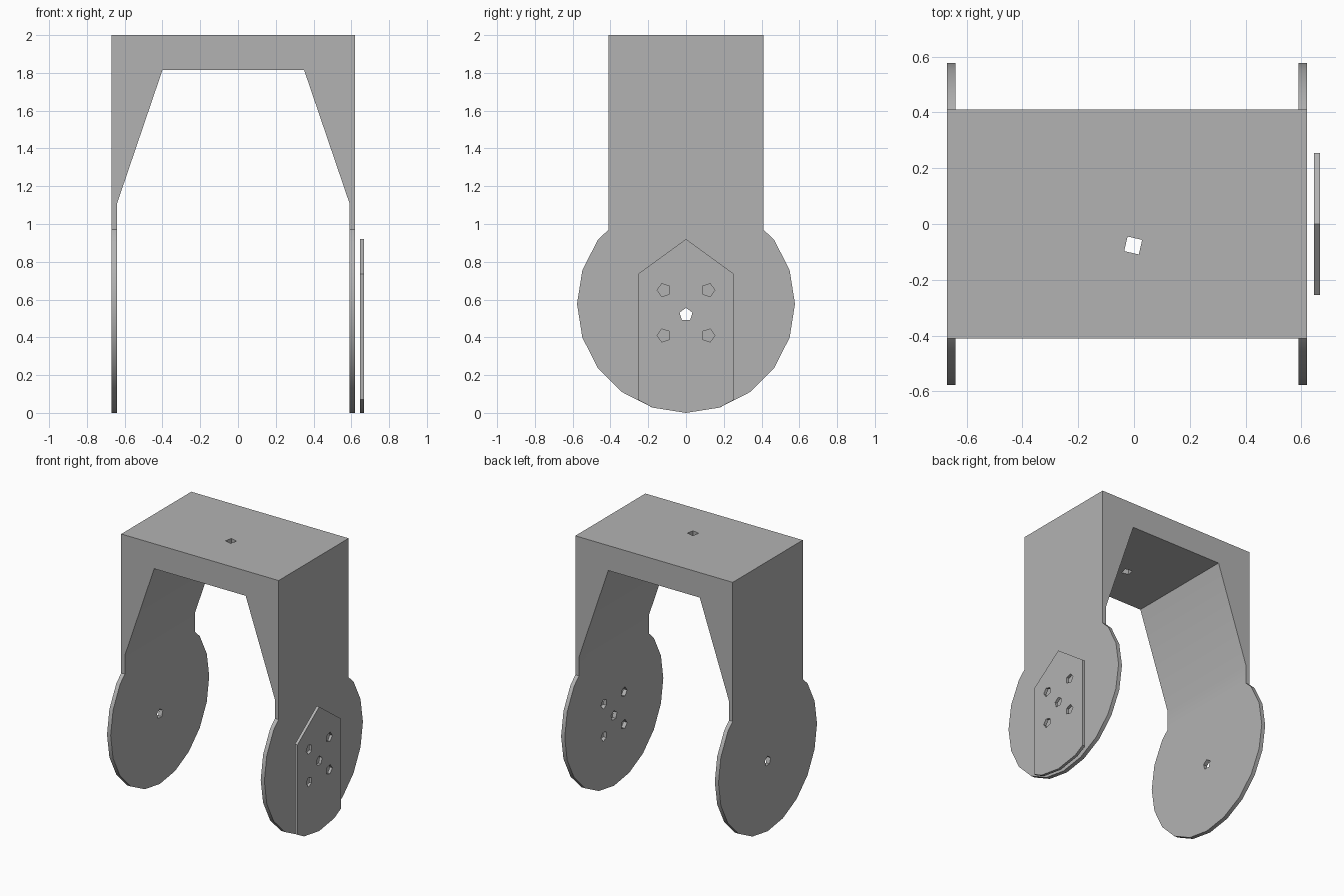
import bpy, bmesh, math
from mathutils import Vector

if "Cube" in bpy.data.objects:
    bpy.data.objects.remove(bpy.data.objects["Cube"], do_unlink=True)

grey = bpy.data.materials.new("matte grey")
grey.use_nodes = True
grey.diffuse_color = (0.45, 0.45, 0.45, 1)
grey.node_tree.nodes["Principled BSDF"].inputs["Base Color"].default_value = (0.45, 0.45, 0.45, 1)

RADIUS, HALF_DEPTH, JOINT = 0.577, 0.41, 1.11
LEFT_OUT, LEFT_IN, RIGHT_IN, RIGHT_OUT = 0.62, 0.59, -0.64, -0.67


def prism(bm, points, offset):
    """Closed solid swept from a flat outline."""
    base = bm.faces.new([bm.verts.new(p) for p in points])
    moved = bmesh.ops.extrude_face_region(bm, geom=[base], use_keep_orig=True)
    verts = [g for g in moved["geom"] if isinstance(g, bmesh.types.BMVert)]
    bmesh.ops.translate(bm, verts=verts, vec=Vector(offset))


def make_object(name, bm):
    bmesh.ops.recalc_face_normals(bm, faces=bm.faces)
    mesh = bpy.data.meshes.new(name)
    bm.to_mesh(mesh)
    bm.free()
    mesh.materials.append(grey)
    obj = bpy.data.objects.new(name, mesh)
    bpy.context.collection.objects.link(obj)
    return obj


def mirrored(half):
    """Complete a right-hand outline with its mirror image."""
    return half + [(-y, z) for y, z in reversed(half) if y > 1e-6]


def disc_point(step):
    a = math.radians(18 * step)
    return (RADIUS * math.sin(a), RADIUS * (1 - math.cos(a)))


def hole(bm, centre, axis, sides, radius, turn, length):
    """Polygonal cutter along x or z."""
    ring = []
    for i in range(sides):
        a = turn + i * math.tau / sides
        u, v = radius * math.cos(a), radius * math.sin(a)
        ring.append(Vector(centre) + Vector((0, u, v) if axis == "x" else (u, v, 0)))
    prism(bm, ring, (length, 0, 0) if axis == "x" else (0, 0, length))


def cut(obj, cutter):
    mod = obj.modifiers.new("holes", "BOOLEAN")
    mod.operation, mod.solver, mod.object = "DIFFERENCE", "EXACT", cutter
    bpy.ops.object.select_all(action="DESELECT")
    obj.select_set(True)
    bpy.context.view_layer.objects.active = obj
    bpy.ops.object.modifier_apply(modifier=mod.name)
    bpy.ops.object.shade_smooth_by_angle(angle=math.radians(30))


# Yoke: bridge with tapering gussets
bm = bmesh.new()
yoke = [(RIGHT_OUT, JOINT), (RIGHT_IN, JOINT), (-0.40, 1.815), (0.35, 1.815),
        (LEFT_IN, JOINT), (LEFT_OUT, JOINT), (LEFT_OUT, 2), (RIGHT_OUT, 2)]
prism(bm, [(x, -HALF_DEPTH, z) for x, z in yoke], (0, 2 * HALF_DEPTH, 0))

# Round-ended legs continuing down from the yoke
leg = mirrored([disc_point(i) for i in range(8)] + [(HALF_DEPTH, 0.97), (HALF_DEPTH, JOINT)])
for x0, x1 in ((RIGHT_OUT, RIGHT_IN), (LEFT_IN, LEFT_OUT)):
    prism(bm, [(x0, y, z) for y, z in leg], (x1 - x0, 0, 0))

# Weld the legs to the yoke
joint = [f for f in bm.faces if all(abs(v.co.z - JOINT) < 1e-5 for v in f.verts)]
bmesh.ops.delete(bm, geom=joint, context="FACES_ONLY")
bmesh.ops.remove_doubles(bm, verts=bm.verts, dist=1e-4)
bracket = make_object("bracket", bm)

# Separate pointed mounting plate outside the left leg
bm = bmesh.new()
plate = mirrored([(0, 0), disc_point(1), (0.255, 0.07), (0.255, 0.735), (0, 0.92)])
prism(bm, [(0.645, y, z) for y, z in plate], (0.021, 0, 0))
mounting_plate = make_object("mounting_plate", bm)

# Pivot holes, four fixing holes and the hole in the bridge
bm = bmesh.new()
up = math.pi / 2
hole(bm, (-0.8, 0, 0.52), "x", 5, 0.036, up, 1.6)
for y in (-0.117, 0.117):
    for z in (0.41, 0.65):
        hole(bm, (0.5, y, z), "x", 5, 0.036, 0 if y > 0 else math.pi, 0.3)
hole(bm, (-0.003, -0.077, 1.7), "z", 4, 0.038, math.radians(32), 0.5)
cutter = make_object("hole_cutter", bm)
cutter.hide_render = True

for part in (bracket, mounting_plate):
    cut(part, cutter)
bpy.data.objects.remove(cutter, do_unlink=True)
